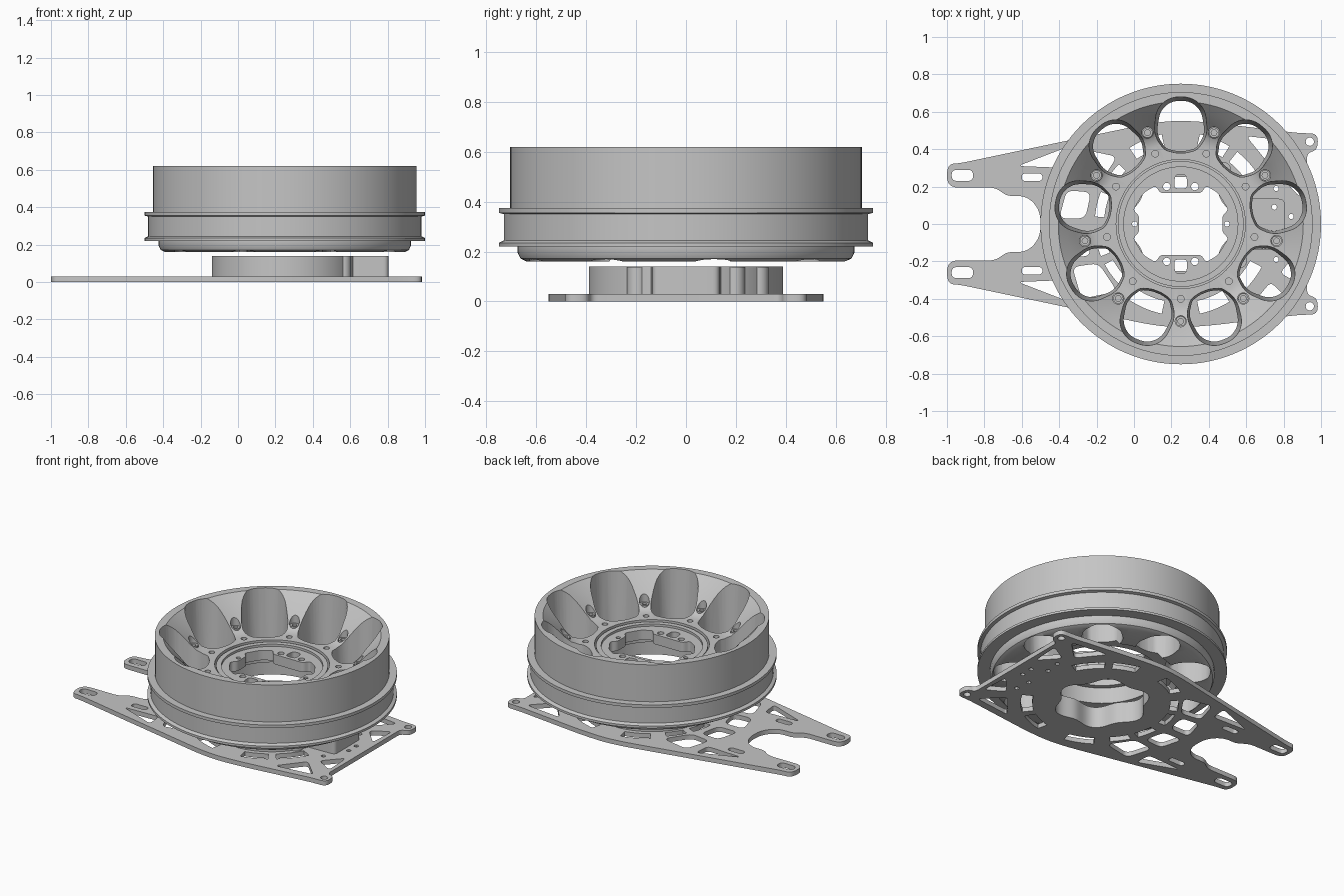
import bpy, bmesh
from math import cos, sin, pi, radians
from mathutils import Vector

if "Cube" in bpy.data.objects:
    bpy.data.objects.remove(bpy.data.objects["Cube"])

CX = 0.25          # wheel axis
SPOKES = [radians(-90 + 40 * k) for k in range(9)]

metal = bpy.data.materials.new("light_grey_metal")
metal.use_nodes = True
GREY = (0.56, 0.56, 0.56, 1)
metal.diffuse_color = GREY
metal.node_tree.nodes["Principled BSDF"].inputs["Base Color"].default_value = GREY


def add_object(name, bm):
    bmesh.ops.recalc_face_normals(bm, faces=bm.faces)
    mesh = bpy.data.meshes.new(name)
    bm.to_mesh(mesh)
    bm.free()
    mesh.materials.append(metal)
    obj = bpy.data.objects.new(name, mesh)
    bpy.context.collection.objects.link(obj)
    return obj


def polar(r, a, z=0.0):
    return Vector((CX + r * cos(a), r * sin(a), z))


def lathe(name, profile, segments=128, center=(CX, 0)):
    """Revolve a closed (radius, height) profile."""
    bm = bmesh.new()
    rings = []
    for i in range(segments):
        a = 2 * pi * i / segments
        rings.append([bm.verts.new((center[0] + r * cos(a), center[1] + r * sin(a), z))
                      for r, z in profile])
    n = len(profile)
    for i, ring in enumerate(rings):
        nxt = rings[(i + 1) % segments]
        for j in range(n):
            k = (j + 1) % n
            bm.faces.new((ring[j], nxt[j], nxt[k], ring[k]))
    return add_object(name, bm)


def circle(x, y, r, n=24):
    return [Vector((x + r * cos(2 * pi * i / n), y + r * sin(2 * pi * i / n))) for i in range(n)]


def rounded(points, d=None, steps=6):
    """Polygon with softened corners; points are (x, y) or (x, y, cut)."""
    out = []
    for i, p in enumerate(points):
        c = Vector(p[:2])
        cut = d if d is not None else p[2]
        before, after = Vector(points[i - 1][:2]) - c, Vector(points[(i + 1) % len(points)][:2]) - c
        a = c + before.normalized() * min(cut, before.length * 0.49)
        b = c + after.normalized() * min(cut, after.length * 0.49)
        for s in range(steps + 1):
            t = s / steps
            out.append(a * (1 - t) ** 2 + c * 2 * t * (1 - t) + b * t * t)
    return out


def sector(r0, r1, a0, a1, n=10):
    angles = [radians(a0 + (a1 - a0) * i / n) for i in range(n + 1)]
    return ([polar(r0, a).to_2d() for a in angles]
            + [polar(r1, a).to_2d() for a in reversed(angles)])


def flip_y(points):
    return [Vector((p[0], -p[1])) for p in points]


def sheet(name, loops, z0, z1):
    """Flat part cut from the first loop, the others being holes."""
    curve = bpy.data.curves.new(name + "_outline", "CURVE")
    curve.dimensions = "2D"
    curve.fill_mode = "BOTH"
    curve.extrude = (z1 - z0) / 2
    for loop in loops:
        spline = curve.splines.new("POLY")
        spline.points.add(len(loop) - 1)
        for point, p in zip(spline.points, loop):
            point.co = (p[0], p[1], 0, 1)
        spline.use_cyclic_u = True
    helper = bpy.data.objects.new(name + "_outline", curve)
    bpy.context.collection.objects.link(helper)
    bpy.context.view_layer.update()
    mesh = bpy.data.meshes.new_from_object(helper.evaluated_get(bpy.context.evaluated_depsgraph_get()))
    bm = bmesh.new()
    bm.from_mesh(mesh)
    bpy.data.objects.remove(helper)
    bpy.data.meshes.remove(mesh)
    bmesh.ops.remove_doubles(bm, verts=bm.verts, dist=0.0001)
    bmesh.ops.translate(bm, verts=bm.verts, vec=(0, 0, (z0 + z1) / 2))
    return add_object(name, bm)


def hull(bm, points):
    verts = [bm.verts.new(p) for p in points]
    bmesh.ops.convex_hull(bm, input=verts)


def post(bm, r, a, radius, z0, z1, n=24):
    c = polar(r, a)
    hull(bm, [(p.x, p.y, z) for z in (z0, z1) for p in circle(c.x, c.y, radius, n)])


# Wheel: turned body with drum, flanges, steep bowl and hub
wheel = lathe("wheel", [
    (.345, .2), (.345, .43), (.44, .43), (.485, .44), (.525, .475), (.565, .525),
    (.61, .575), (.655, .62), (.705, .62), (.705, .375), (.75, .375), (.75, .355),
    (.73, .35), (.73, .245), (.75, .235), (.75, .22), (.675, .22), (.675, .195),
    (.664, .172), (.64, .16), (.45, .16), (.42, .2)])

# Wide drafted pockets between narrow spokes, screw counterbores and hub holes
bm = bmesh.new()
for a in SPOKES:
    mid = a + radians(20)
    side_dir = Vector((-sin(mid), cos(mid), 0))
    points = []
    for z, grow in ((.1, -.015), (.7, .013)):
        for r, offset, radius in ((.55, .01, .12), (.505, .012, .125), (.45, .05, .062)):
            for s in (-1, 1):
                c = polar(r, mid) + side_dir * offset * s
                points += [(p.x, p.y, z) for p in circle(c.x, c.y, radius + grow, 40)]
    hull(bm, points)
    post(bm, .52, a, .03, .43, .75)
    post(bm, .4, a, .018, .3, .75)
cutter = add_object("wheel_cutter", bm)
cutter.hide_render = True
boolean = wheel.modifiers.new("pockets", "BOOLEAN")
boolean.operation = "DIFFERENCE"
boolean.solver = "EXACT"
boolean.object = cutter
bpy.context.view_layer.update()
solid = wheel.data
wheel.data = bpy.data.meshes.new_from_object(wheel.evaluated_get(bpy.context.evaluated_depsgraph_get()))
wheel.modifiers.clear()
bpy.data.meshes.remove(solid)
bpy.data.objects.remove(cutter)

# Hollow screws on the spokes
for a in SPOKES:
    c = polar(.52, a)
    lathe("spoke_screw", [(.015, .425), (.015, .455), (.027, .455), (.027, .425)], 20, (c.x, c.y))

# Bearing ring and hub face with shaped opening
lathe("bearing_ring", [(.305, .3), (.305, .42), (.336, .42), (.336, .3)], 96)
quarter = [(.222, .045), (.255, .075), (.2, .165), (.135, .205), (.11, .165)]
half = quarter + [(-x, y) for x, y in reversed(quarter)]
opening = half + [(-x, -y) for x, y in half]
loops = [circle(CX, 0, .308, 96), rounded([(CX + x, y) for x, y in opening], .02)]
for s in (1, -1):
    loops += [circle(CX + s * .247, 0, .014, 16)]
    loops += [circle(CX + x, s * .2, .02, 16) for x in (-.075, .075)]
    loops += [rounded([(CX - .037, s * .19), (CX + .037, s * .19),
                       (CX + .03, s * .265), (CX - .03, s * .265)], .025)]
sheet("hub_face", loops, .34, .405)

# Lobed opening shared by the base parts
lobes = [polar(.272 + .022 * cos(6 * a), a).to_2d() for a in [2 * pi * i / 96 for i in range(96)]]

# Fixed base block with a drilled tongue towards the left
tongue_holes = [circle(.75, y, .014, 12) for y in (.09, -.09)]
body = [polar(.39, radians(21 + 318 * i / 90)).to_2d() for i in range(91)]
body += rounded([(.6, -.135, 0), (.805, -.135, .03), (.805, .135, .03), (.6, .135, 0)])[7:21]
sheet("base_block", [body, lobes] + tongue_holes, .03, .14)
bm = bmesh.new()
for angle in (32, 52, -32):
    post(bm, .37, radians(angle), .04, .03, .139)
add_object("base_bosses", bm)

# Mounting plate with two slotted arms
side = [(.925, .38, .03), (.98, .395, .035), (.985, .485, .05), (.89, .485, .05),
        (.35, .55, .15), (.15, .552, .15), (-.93, .325, .05), (-1, .32, .06),
        (-1, .195, .06), (-.74, .195, .04), (-.68, .15, .03), (-.57, .15, .06), (-.5, .07, .06)]
outline = rounded(side + [(x, -y, d) for x, y, d in reversed(side)])
holes = [
    rounded([(-.975, .23), (-.86, .23), (-.86, .29), (-.975, .29)], .03),
    rounded([(-.6, .23), (-.49, .23), (-.49, .27), (-.6, .27)], .02),
    rounded([(-.62, .31), (-.37, .3), (-.36, .41)], .03),
    rounded([(-.4, .03), (-.26, .03), (-.23, .17), (-.36, .18)], .04),
    rounded([(-.33, .23), (-.19, .21), (-.09, .36), (-.28, .4)], .04),
    rounded([(.6, .47), (.86, .44), (.73, .31)], .03),
    rounded([(.9, .33), (.78, .26), (.89, .14)], .03),
    sector(.42, .49, 58, 78), sector(.42, .49, 102, 124), sector(.42, .49, 28, 52),
    sector(.41, .46, 136, 152), sector(.41, .46, 158, 175),
    circle(.94, .44, .022), circle(.84, .04, .014, 12), circle(.76, .19, .014, 12)]
sheet("mounting_plate", [outline, lobes] + tongue_holes + holes + [flip_y(h) for h in holes], 0, .03)

# Smooth curved walls while keeping crisp edges
bpy.ops.object.select_all(action="DESELECT")
for obj in bpy.context.collection.objects:
    if obj.type == "MESH" and obj.active_material == metal:
        obj.select_set(True)
        bpy.context.view_layer.objects.active = obj
bpy.ops.object.shade_smooth_by_angle(angle=radians(30))
